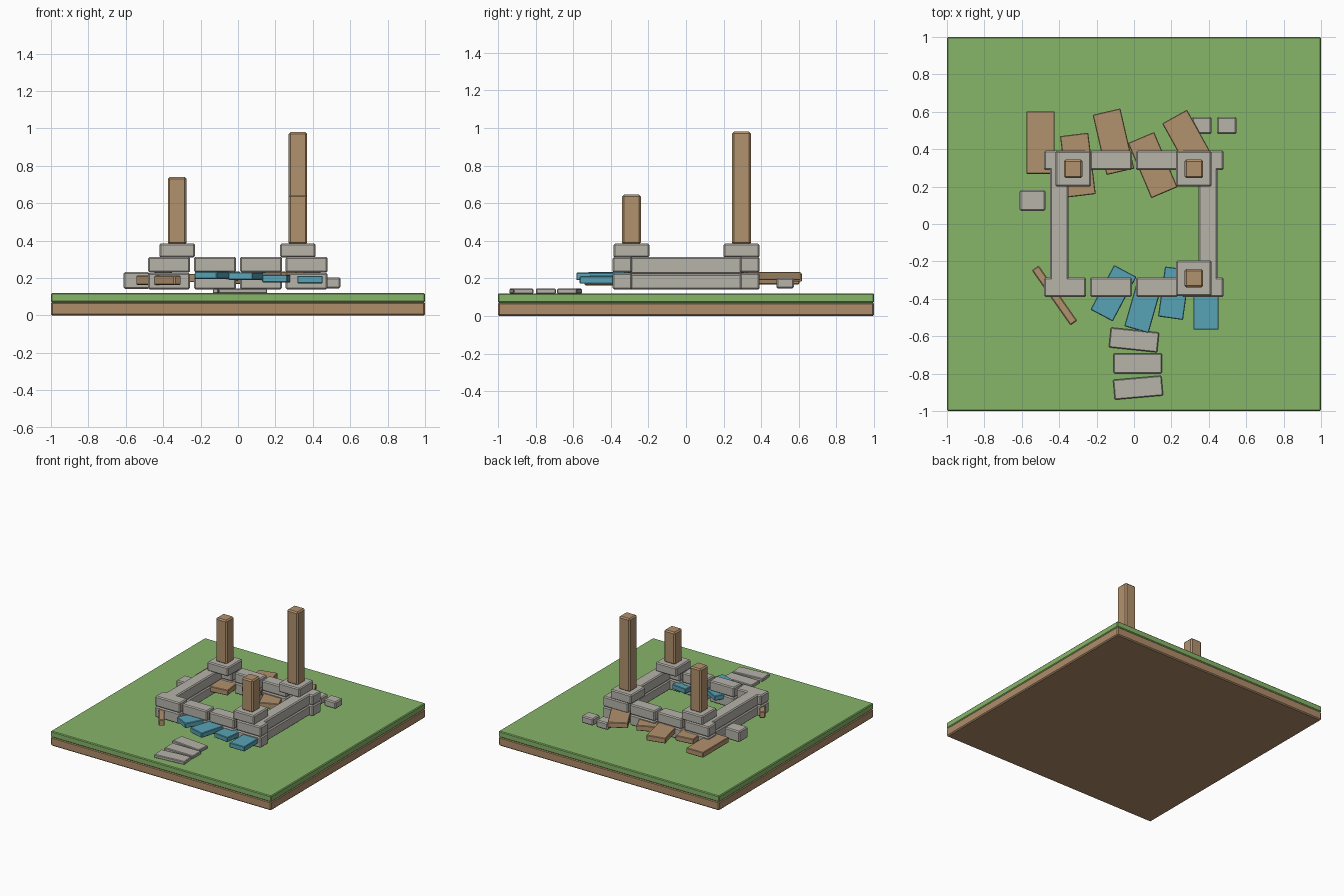
import bpy
import math

if "Cube" in bpy.data.objects:
    bpy.data.objects.remove(bpy.data.objects["Cube"])


def material(name, srgb):
    m = bpy.data.materials.new(name)
    lin = [((c / 255 + 0.055) / 1.055) ** 2.4 for c in srgb]
    m.diffuse_color = (*lin, 1)
    m.use_nodes = True
    m.node_tree.nodes["Principled BSDF"].inputs["Base Color"].default_value = m.diffuse_color
    return m


GRASS = material("grass green", (134, 181, 104))
DIRT = material("dirt brown", (176, 141, 106))
STONE = material("stone grey", (183, 179, 170))
WOOD = material("wood brown", (178, 146, 110))
BLUE = material("blue paint", (88, 164, 182))


def block(name, mat, center, size, z0, z1, turn=0, bevel=0.008):
    """Bevelled box with a plan centre, plan size, height range and turn in degrees."""
    bpy.ops.mesh.primitive_cube_add(
        size=1, location=(center[0], center[1], (z0 + z1) / 2),
        rotation=(0, 0, math.radians(turn)))
    ob = bpy.context.object
    ob.name = name
    ob.scale = (size[0], size[1], z1 - z0)
    bpy.ops.object.transform_apply(location=False, rotation=False, scale=True)
    ob.data.materials.append(mat)
    mod = ob.modifiers.new("worn edges", 'BEVEL')
    mod.width = bevel
    mod.segments = 1
    return ob


# Ground slab
block("dirt_base", DIRT, (0, 0), (2, 2), 0, 0.072, bevel=0.008)
block("grass_top", GRASS, (0, 0), (2, 2), 0.07, 0.12, bevel=0.006)

# Front and back walls: two courses of four stones
for side, y in (("front", -0.338), ("back", 0.34)):
    for course, (z0, z1) in enumerate(((0.14, 0.228), (0.23, 0.313))):
        for i, x in enumerate((-0.368, -0.123, 0.123, 0.367)):
            block(f"{side}_wall_stone_{course}_{i}", STONE, (x, y),
                  (0.225, 0.104), z0, z1)

# Side walls: two long courses
for side, x in (("left", -0.4), ("right", 0.396)):
    for course, (z0, z1) in enumerate(((0.14, 0.222), (0.224, 0.313))):
        block(f"{side}_wall_beam_{course}", STONE, (x, 0), (0.1, 0.62), z0, z1)

# Corner caps with broken posts
for name, x, y, top in (("back_left", -0.325, 0.295, 0.74),
                        ("back_right", 0.32, 0.295, 0.98),
                        ("front_right", 0.32, -0.29, 0.645)):
    block(name + "_cap", STONE, (x, y), (0.19, 0.19), 0.31, 0.385)
    block(name + "_post", WOOD, (x, y), (0.1, 0.1), 0.38, top, bevel=0.01)

# Fallen wooden planks at the back: x, y, length, middle height, turn
for i, (x, y, length, z, turn) in enumerate((
        (-0.5, 0.435, 0.335, 0.19, 0),
        (-0.3, 0.315, 0.33, 0.2, 7),
        (-0.11, 0.44, 0.33, 0.205, 13),
        (0.1, 0.315, 0.32, 0.19, 23),
        (0.297, 0.43, 0.33, 0.213, 29))):
    block(f"fallen_plank_{i}", WOOD, (x, y), (0.152, length),
          z - 0.022, z + 0.022, turn, 0.004)

# Narrow plank leaning through the front left corner
block("narrow_plank", WOOD, (-0.425, -0.382), (0.045, 0.36), 0.162, 0.214, 35, 0.006)

# Blue planks at the front: x, y, middle height, turn
for i, (x, y, z, turn) in enumerate((
        (-0.11, -0.37, 0.215, -28),
        (0.05, -0.435, 0.21, -16),
        (0.214, -0.37, 0.197, -8),
        (0.385, -0.43, 0.192, 0))):
    block(f"blue_plank_{i}", BLUE, (x, y), (0.135, 0.27),
          z - 0.02, z + 0.02, turn, 0.004)

# Path slabs
for i, (x, y, turn) in enumerate(((0, -0.62, -6), (0.02, -0.745, 0), (0.022, -0.875, 5))):
    block(f"path_slab_{i}", STONE, (x, y), (0.26, 0.107), 0.118, 0.145, turn, 0.005)

# Loose stones
block("loose_stone_left", STONE, (-0.543, 0.126), (0.137, 0.112), 0.142, 0.232)
for i, x in enumerate((0.363, 0.496)):
    block(f"loose_stone_back_{i}", STONE, (x, 0.527), (0.105, 0.092), 0.145, 0.203)
